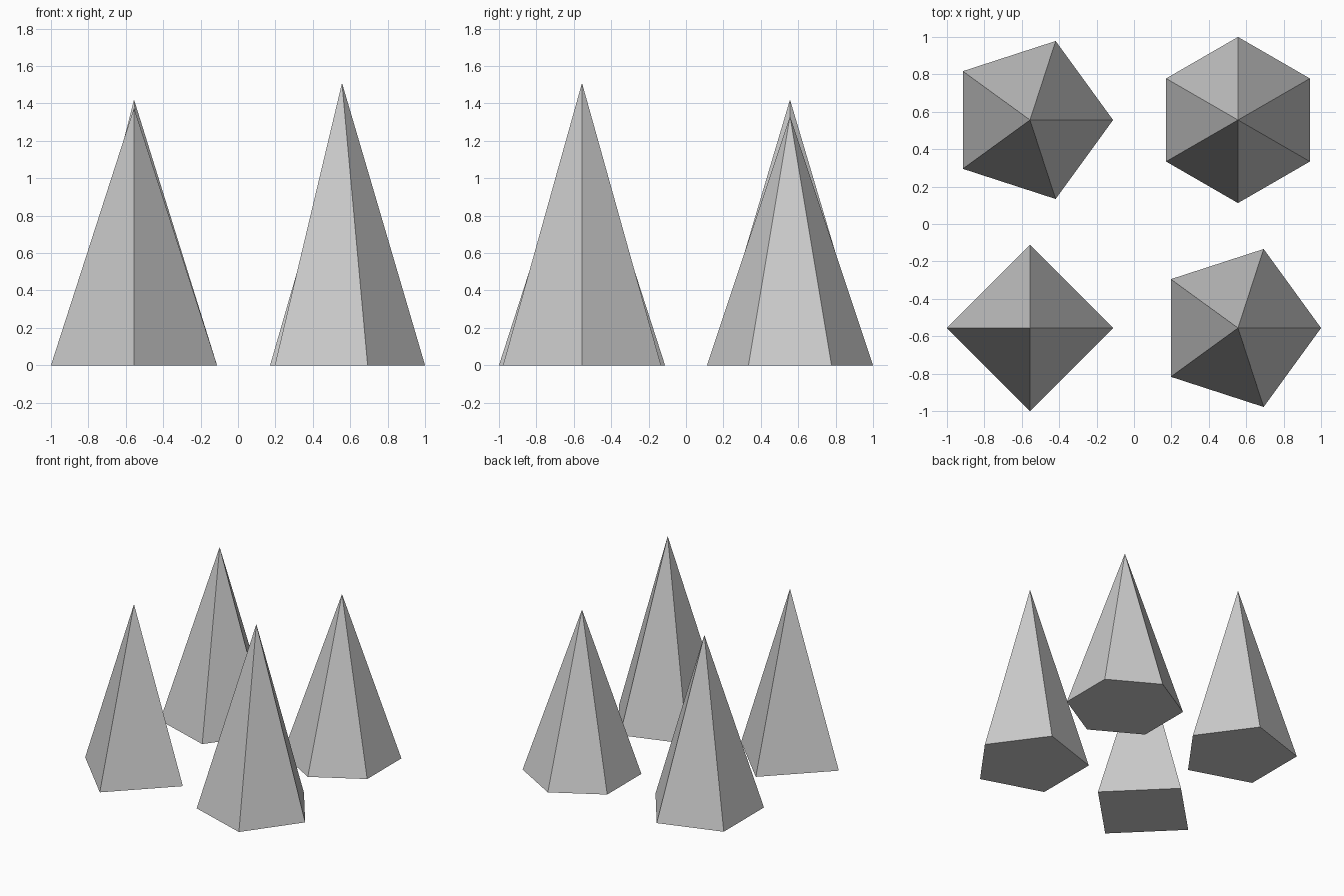
import bpy
from math import pi

if "Cube" in bpy.data.objects:
    bpy.data.objects.remove(bpy.data.objects["Cube"])

R = 0.444      # base corner radius
C = 1 - R      # distance of each centre from the axes


def pyramid(name, sides, x, y, height, first_angle):
    """Solid pyramid standing on z = 0, first base corner at first_angle from +x."""
    # Blender cones start their first corner on +y
    bpy.ops.mesh.primitive_cone_add(
        vertices=sides, radius1=R, radius2=0, depth=height,
        location=(x, y, height / 2), rotation=(0, 0, 0))
    ob = bpy.context.object
    ob.name = name
    # turn the mesh so that one corner points along first_angle
    v = max((v.co for v in ob.data.vertices if v.co.z < 0), key=lambda c: c.y)
    from_y = first_angle - pi / 2 if abs(v.x) < 1e-4 else first_angle
    ob.rotation_euler.z = from_y
    return ob


# name, sides, x, y, height, corner direction
pyramid("square_pyramid", 4, -C, -C, 3.1 * R, 0)
pyramid("front_pentagonal_pyramid", 5, C, -C, 3.4 * R, 0)
pyramid("back_pentagonal_pyramid", 5, -C, C, 3.2 * R, 0)
pyramid("hexagonal_pyramid", 6, C, C, 3.0 * R, pi / 2)
